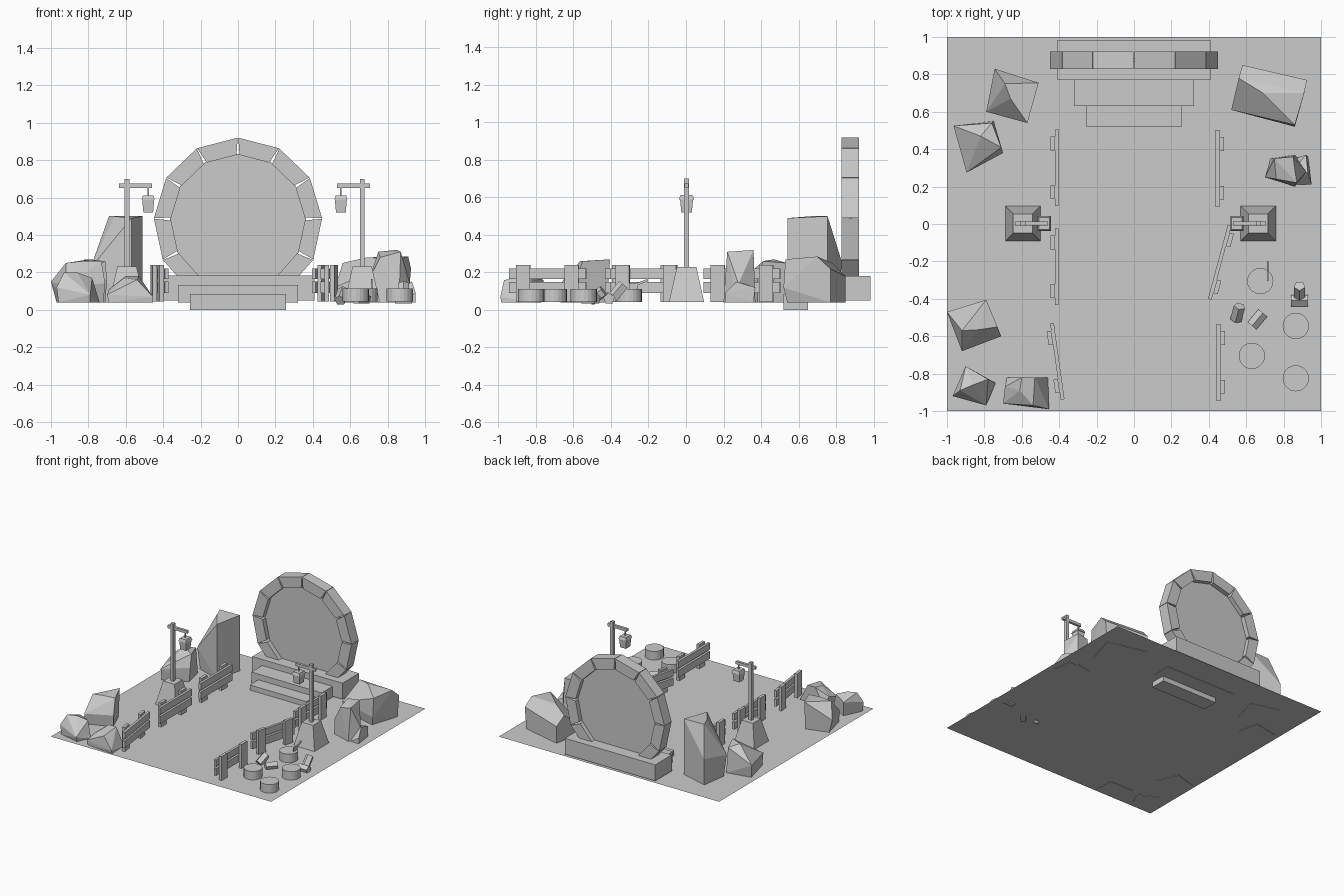
import bpy, bmesh, math
from mathutils import Matrix, Vector

if "Cube" in bpy.data.objects:
    bpy.data.objects.remove(bpy.data.objects["Cube"])

G = 0.043  # ground height
stone = bpy.data.materials.new("plain_grey")
stone.diffuse_color = (0.6, 0.6, 0.6, 1)
stone.use_nodes = True
stone.node_tree.nodes["Principled BSDF"].inputs["Base Color"].default_value = stone.diffuse_color


def finish(name, bm, mat=None):
    if mat is not None:
        bm.transform(mat)
    bmesh.ops.recalc_face_normals(bm, faces=bm.faces)
    me = bpy.data.meshes.new(name)
    bm.to_mesh(me)
    bm.free()
    me.materials.append(stone)
    ob = bpy.data.objects.new(name, me)
    bpy.context.collection.objects.link(ob)
    return ob


def add_box(bm, x0, x1, y0, y1, z0, z1, taper=1.0):
    """Box whose top is scaled by taper about its centre."""
    res = bmesh.ops.create_cube(bm, size=1)
    cx, cy = (x0 + x1) / 2, (y0 + y1) / 2
    for v in res["verts"]:
        s = taper if v.co.z > 0 else 1
        v.co = (cx + v.co.x * (x1 - x0) * s, cy + v.co.y * (y1 - y0) * s,
                z1 if v.co.z > 0 else z0)


def box(name, *dims, taper=1.0, mat=None):
    bm = bmesh.new()
    add_box(bm, *dims, taper=taper)
    return finish(name, bm, mat)


def extrude_xz(name, pts, y0, y1):
    """Prism from a front outline."""
    bm = bmesh.new()
    f = bm.faces.new([bm.verts.new((x, y0, z)) for x, z in pts])
    ext = bmesh.ops.extrude_face_region(bm, geom=[f])
    for v in ext["geom"]:
        if isinstance(v, bmesh.types.BMVert):
            v.co.y = y1
    bm.faces.ensure_lookup_table()
    return finish(name, bm)


def placed(x, y, z=0, turn=0, tilt=0):
    return (Matrix.Translation((x, y, z)) @ Matrix.Rotation(math.radians(turn), 4, 'Z')
            @ Matrix.Rotation(math.radians(tilt), 4, 'X'))


# Ground sheet
bm = bmesh.new()
bm.faces.new([bm.verts.new(p) for p in ((-1, -1, G), (1, -1, G), (1, 1, G), (-1, 1, G))])
bmesh.ops.recalc_face_normals(bm, faces=bm.faces)
if bm.faces[:][0].normal.z < 0:
    bmesh.ops.reverse_faces(bm, faces=bm.faces[:])
me = bpy.data.meshes.new("ground")
bm.to_mesh(me)
bm.free()
me.materials.append(stone)
bpy.context.collection.objects.link(bpy.data.objects.new("ground", me))

# Portal plinth and steps
box("plinth", -0.41, 0.41, 0.77, 0.985, 0.05, 0.182)
box("upper_step", -0.32, 0.32, 0.63, 0.78, 0.04, 0.132)
box("lower_step", -0.257, 0.257, 0.52, 0.65, 0.0, 0.085)

# Portal ring of separate stone blocks
STEP, CZ, R, RI = 29.2, 0.47, 0.45, 0.358


def polar(a, r):
    a = math.radians(a)
    return (r * math.sin(a), CZ + r * math.cos(a))


for i in range(-5, 5):
    a, b = i * STEP, (i + 1) * STEP
    extrude_xz("ring_block", [polar(a + 0.2, R), polar(b - 0.2, R),
                              polar(b - 1.3, RI), polar(a + 1.3, RI)], 0.83, 0.922)
extrude_xz("portal_panel", [polar(i * STEP, RI + 0.006) for i in range(-5, 6)], 0.87, 0.885)

# Lantern posts, facing each other
for side, x in ((1, -0.594), (-1, 0.664)):
    m = Matrix.Translation((x, 0.003, 0)) @ Matrix.Diagonal((side, 1, 1, 1))
    box("post_footing", -0.094, 0.094, -0.094, 0.094, G, 0.23, taper=0.55, mat=m)
    box("lantern_post", -0.013, 0.013, -0.013, 0.013, 0.22, 0.70, mat=m)
    box("lantern_arm", -0.042, 0.135, -0.01, 0.01, 0.652, 0.675, mat=m)
    box("lantern_hook", 0.11, 0.118, -0.004, 0.004, 0.61, 0.655, mat=m)
    box("lantern_body", 0.088, 0.140, -0.028, 0.028, 0.52, 0.595, taper=1.25, mat=m)
    box("lantern_cap", 0.079, 0.149, -0.041, 0.041, 0.59, 0.612, taper=0.8, mat=m)

# Fences: centre x, centre y, turn, side carrying the posts
for x, y, turn, side in ((-0.413, 0.30, 0, -1), (-0.413, -0.228, 0, -1), (-0.41, -0.735, 8, -1),
                         (0.447, 0.297, 0, 1), (0.458, -0.205, -15, 1), (0.452, -0.74, 0, 1)):
    bm = bmesh.new()
    add_box(bm, -0.01, 0.01, -0.205, 0.205, 0.09, 0.15)
    add_box(bm, -0.01, 0.01, -0.205, 0.205, 0.165, 0.22)
    for py in (-0.13, 0.13):
        px = side * 0.022
        add_box(bm, px - 0.012, px + 0.012, py - 0.037, py + 0.037, G, 0.24)
    finish("fence", bm, placed(x, y, 0, turn))

# Round log stools
for x, y in ((0.675, -0.305), (0.865, -0.545), (0.63, -0.705), (0.865, -0.825)):
    bm = bmesh.new()
    bmesh.ops.create_cone(bm, cap_ends=True, segments=20, radius1=0.07, radius2=0.07, depth=0.07)
    finish("log_stool", bm, placed(x, y, G + 0.035))

# Hatchet stuck in a stool
box("hatchet_head", -0.004, 0.004, -0.03, 0.02, -0.02, 0.02, mat=placed(0.715, -0.275, 0.125))
box("hatchet_handle", -0.005, 0.005, -0.05, 0.05, -0.006, 0.006, mat=placed(0.715, -0.25, 0.142, 0, 20))

# Split firewood
for x, y, z, turn, tilt in ((0.555, -0.475, 0.075, -15, 35), (0.66, -0.51, 0.06, -40, 0),
                            (0.885, -0.41, 0.06, 90, 0), (0.885, -0.36, 0.10, 0, 50)):
    bm = bmesh.new()
    bmesh.ops.create_cone(bm, cap_ends=True, segments=5, radius1=0.032, radius2=0.032, depth=0.09)
    finish("firewood", bm, placed(x, y, z, turn, 90 + tilt))


# Boulders: footprint plus raised corners, wrapped in a hull
def rock(name, foot, tops):
    bm = bmesh.new()
    for x, y in foot:
        bm.verts.new((x, y, G - 0.003))
    for p in tops:
        bm.verts.new(p)
    res = bmesh.ops.convex_hull(bm, input=bm.verts[:])
    junk = list({v for v in res["geom_interior"] + res["geom_unused"]
                 if isinstance(v, bmesh.types.BMVert) and v.is_valid})
    if junk:
        bmesh.ops.delete(bm, geom=junk, context='VERTS')
    bmesh.ops.dissolve_limit(bm, angle_limit=math.radians(4), verts=bm.verts[:], edges=bm.edges[:])
    finish(name, bm)


rock("tall_boulder", [(-0.74, 0.82), (-0.51, 0.755), (-0.57, 0.54), (-0.77, 0.61)],
     [(-0.51, 0.755, .5), (-0.57, 0.54, .49), (-0.66, 0.67, .5), (-0.69, 0.75, .5),
      (-0.79, 0.60, .22), (-0.745, 0.83, .26)])
rock("left_boulder", [(-0.95, 0.51), (-0.75, 0.55), (-0.71, 0.38), (-0.895, 0.29)],
     [(-0.82, 0.47, .27), (-0.71, 0.41, .26), (-0.76, 0.54, .25), (-0.965, 0.525, .15),
      (-0.895, 0.275, .14), (-0.70, 0.38, .16)])
rock("back_right_boulder", [(0.58, 0.85), (0.91, 0.77), (0.84, 0.54), (0.54, 0.62)],
     [(0.69, 0.70, .28), (0.86, 0.53, .27), (0.91, 0.70, .285), (0.925, 0.77, .22),
      (0.58, 0.85, .18), (0.56, 0.78, .25), (0.52, 0.61, .12), (0.86, 0.52, .12)])
rock("right_boulder", [(0.73, 0.35), (0.86, 0.37), (0.92, 0.27), (0.86, 0.20), (0.70, 0.25)],
     [(0.75, 0.35, .31), (0.85, 0.36, .32), (0.87, 0.22, .31), (0.76, 0.24, .28),
      (0.70, 0.25, .16), (0.92, 0.28, .14)])
rock("small_right_rock", [(0.86, 0.35), (0.93, 0.36), (0.95, 0.21), (0.87, 0.21)],
     [(0.87, 0.31, .14), (0.92, 0.37, .12), (0.93, 0.27, .15), (0.95, 0.21, .09)])
rock("front_left_boulder", [(-0.97, -0.47), (-0.79, -0.42), (-0.72, -0.59), (-0.92, -0.67)],
     [(-0.92, -0.57, .25), (-0.83, -0.565, .26), (-0.73, -0.55, .26), (-0.79, -0.405, .27),
      (-1.0, -0.47, .15), (-0.92, -0.68, .13), (-0.71, -0.60, .14)])
rock("corner_rock", [(-0.89, -0.77), (-0.74, -0.85), (-0.79, -0.96), (-0.96, -0.92)],
     [(-0.86, -0.86, .20), (-0.78, -0.83, .17), (-0.90, -0.76, .16), (-0.93, -0.89, .20),
      (-0.79, -0.97, .08), (-0.97, -0.92, .12)])
rock("front_rock", [(-0.68, -0.82), (-0.46, -0.82), (-0.455, -0.985), (-0.69, -0.96)],
     [(-0.60, -0.82, .18), (-0.53, -0.82, .18), (-0.54, -0.97, .16), (-0.61, -0.89, .17),
      (-0.69, -0.87, .11), (-0.70, -0.96, .08), (-0.455, -0.99, .07)])
